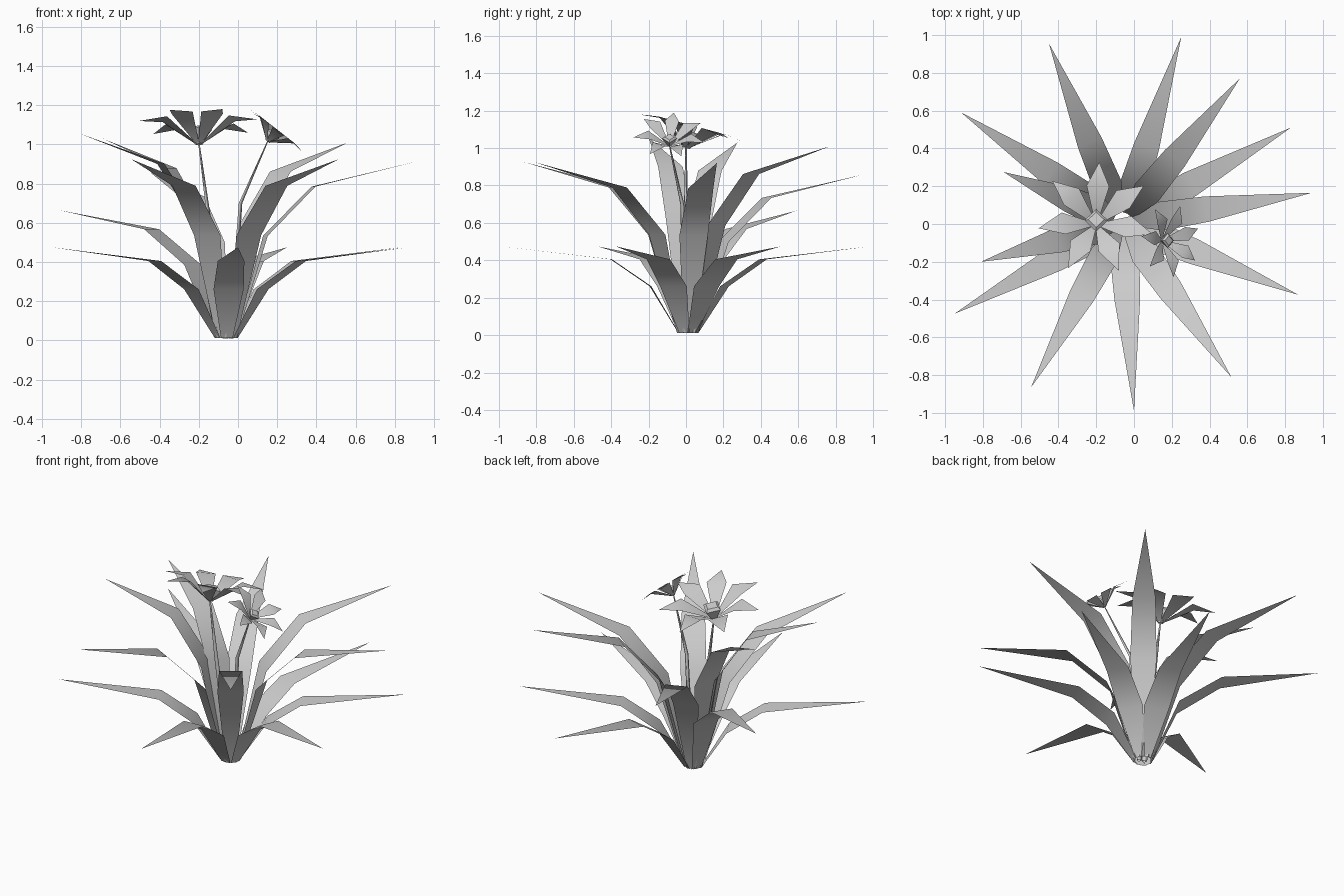
import bpy
from math import cos, sin, pi, radians
from mathutils import Vector, Matrix

cube = bpy.data.objects.get("Cube")
if cube:
    bpy.data.objects.remove(cube)

grey = bpy.data.materials.new("plain grey")
grey.use_nodes = True
GREY = (0.6, 0.6, 0.6, 1)
grey.diffuse_color = GREY
grey.node_tree.nodes["Principled BSDF"].inputs["Base Color"].default_value = GREY

CENTRE = Vector((-0.06, 0.01, 0))


def make(name, verts, faces, smooth=True):
    mesh = bpy.data.meshes.new(name)
    mesh.from_pydata(verts, [], faces)
    mesh.materials.append(grey)
    if smooth:
        mesh.shade_smooth()
    obj = bpy.data.objects.new(name, mesh)
    bpy.context.collection.objects.link(obj)
    return obj


def blade(points, half_widths, side):
    """Flat ribbon along points that ends in a sharp tip."""
    verts, faces = [], []
    for p, w in zip(points[:-1], half_widths):
        verts += [p + side * w, p - side * w]
    verts.append(points[-1])
    for i in range(0, len(verts) - 3, 2):
        faces.append((i, i + 1, i + 3, i + 2))
    n = len(verts)
    faces.append((n - 3, n - 2, n - 1))
    return verts, faces


# Arching leaves, one per tip position
def leaf(i, tip):
    tip = Vector(tip)
    out = Vector((tip.x, tip.y, 0)) - CENTRE
    d = out.normalized()
    low = tip.z < 0.5
    bends = [(0.2, 0.55), (0.41, 0.853)] if low else [(0.2, 0.58), (0.445, 0.853)]
    points = [CENTRE + d * 0.05 + Vector((0, 0, 0.012))]
    points += [CENTRE + out * f + Vector((0, 0, tip.z * h)) for f, h in bends]
    points.append(tip)
    side = Vector((d.y, -d.x, 0))
    make(f"leaf_{i}", *blade(points, (0.03, 0.077, 0.068), side))


TIPS = [
    (-0.45, 0.955, 0.86), (0.25, 0.99, 0.475), (0.56, 0.77, 1.01),
    (0.83, 0.51, 0.475), (0.94, 0.165, 0.92), (0.87, -0.375, 0.475),
    (0.515, -0.81, 0.925), (0, -0.99, 0.475), (-0.545, -0.865, 0.925),
    (-0.95, -0.475, 0.475), (-0.81, -0.2, 1.056), (-0.69, 0.275, 1.03),
    (-0.915, 0.59, 0.665),
]
for i, tip in enumerate(TIPS, 1):
    leaf(i, tip)


# Thin three-sided stems
def stem(name, points, radii):
    verts, faces = [], []
    for p, r in zip(points, radii):
        verts += [Vector(p) + Vector((cos(a), sin(a), 0)) * r
                  for a in (0, 2 * pi / 3, 4 * pi / 3)]
    for i in range(0, len(verts) - 3, 3):
        for k in range(3):
            j = (k + 1) % 3
            faces.append((i + k, i + j, i + j + 3, i + k + 3))
    make(name, verts, faces)


# Seven drooping petals around a square-sided heart
def flower(name, place, tilt, turn, scale):
    verts, faces = [], []
    for k in range(7):
        a = radians(turn) + k * 2 * pi / 7
        d, side = Vector((cos(a), sin(a), 0)), Vector((sin(a), -cos(a), 0))
        points = [d * r + Vector((0, 0, z)) for r, z in
                  ((0.01, 0), (0.175, 0.125), (0.31, 0.11))]
        v, f = blade(points, (0.008, 0.06), side)
        faces += [tuple(n + len(verts) for n in face) for face in f]
        verts += v
    place = Matrix.Translation(place) @ tilt @ Matrix.Scale(scale, 4)
    make(name + "_petals", verts, faces).matrix_world = place

    heart = [Vector((r * cos(k * pi / 2), r * sin(k * pi / 2), z))
             for r, z in ((0.02, 0), (0.062, 0.075), (0.042, 0.09)) for k in range(4)]
    quads = [(i + k, i + (k + 1) % 4, i + (k + 1) % 4 + 4, i + k + 4)
             for i in (0, 4) for k in range(4)]
    quads.append((8, 9, 10, 11))
    make(name + "_heart", heart, quads, False).matrix_world = place


stem("tall_stem", [(-0.07, 0.01, 0.01), (-0.155, 0, 0.65), (-0.2, 0, 1.0)],
     (0.018, 0.013, 0.005))
stem("side_stem", [(-0.04, 0, 0.01), (0.01, -0.02, 0.7), (0.15, -0.088, 1.015)],
     (0.018, 0.012, 0.004))
flower("large_flower", (-0.2, 0, 1.0), Matrix.Rotation(radians(-15), 4, "X"), 87, 1)
flower("small_flower", (0.15, -0.088, 1.015), Matrix.Rotation(radians(38), 4, "Y"), 19, 0.63)
